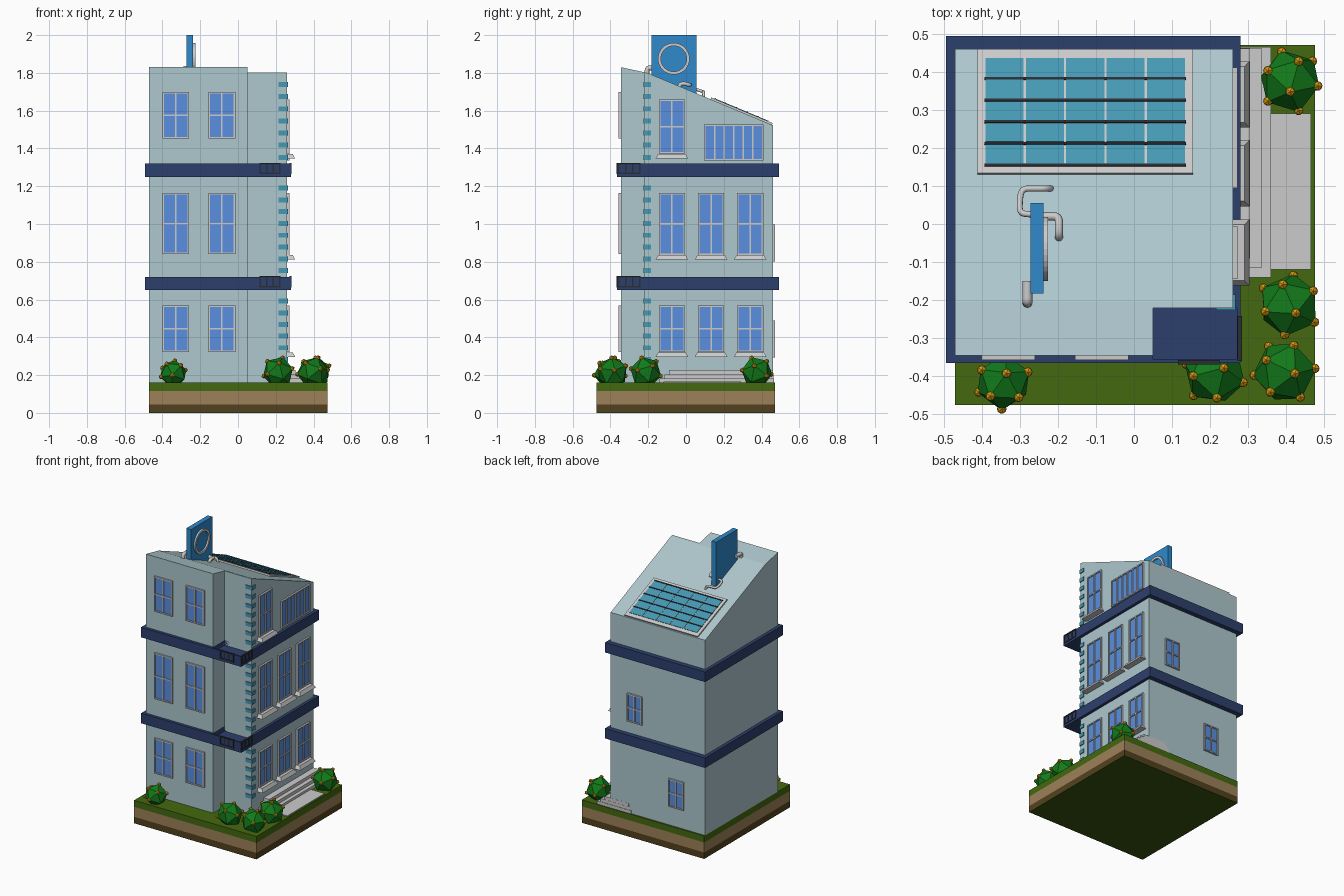
import bpy, bmesh, math
from mathutils import Matrix, Vector

if "Cube" in bpy.data.objects:
    bpy.data.objects.remove(bpy.data.objects["Cube"])


def mat(name, hexcol):
    m = bpy.data.materials.new(name)
    c = [int(hexcol[i:i + 2], 16) / 255 for i in (0, 2, 4)]
    m.diffuse_color = [((v + .055) / 1.055) ** 2.4 for v in c] + [1]
    m.use_nodes = True
    m.node_tree.nodes["Principled BSDF"].inputs["Base Color"].default_value = m.diffuse_color
    return m


WALL, NAVY, TEAL = mat("wall", "AEC8CE"), mat("navy", "2C3F6C"), mat("teal", "4699B4")
GLASS, SIGN, DARK = mat("glass", "5A90E0"), mat("sign_blue", "2E8ACB"), mat("dark", "2A2D33")
GRASS, TAN, SOIL = mat("grass", "44680F"), mat("tan", "9C8158"), mat("soil", "54401F")
LEAF, FLOWER = mat("leaf", "127A1A"), mat("flower", "D69A12")
UNDER = mat("underside", "35530C")


def finish(name, bm, material=None, matrix=None):
    bmesh.ops.recalc_face_normals(bm, faces=bm.faces[:])
    me = bpy.data.meshes.new(name)
    bm.to_mesh(me)
    bm.free()
    ob = bpy.data.objects.new(name, me)
    if material:
        me.materials.append(material)
    if matrix:
        ob.matrix_world = matrix
    bpy.context.collection.objects.link(ob)
    return ob


def boxes(name, items, material=None, matrix=None):
    """One mesh from boxes given as (x0, x1, y0, y1, z0, z1)."""
    bm = bmesh.new()
    for x0, x1, y0, y1, z0, z1 in items:
        m = Matrix.Translation(((x0 + x1) / 2, (y0 + y1) / 2, (z0 + z1) / 2))
        bmesh.ops.create_cube(bm, size=1, matrix=m @ Matrix.Diagonal((x1 - x0, y1 - y0, z1 - z0, 1)))
    return finish(name, bm, material, matrix)


# Layered ground block
for name, z0, z1, m in (("base_underside", 0, .004, UNDER), ("soil_layer", .004, .045, SOIL),
                        ("earth_layer", .045, .115, TAN), ("grass_layer", .115, .16, GRASS)):
    boxes(name, [(-.47, .475, -.475, .47, z0, z1)], m)

# Building body: L footprint extruded, then trimmed by the two roof slopes
X0, X1, XN, Y0, YN, Y1 = -.47, .26, .05, -.345, -.22, .46
KINK, ZK, SLOPE = -.205, 1.80, .417
bm = bmesh.new()
foot = [(X0, Y0), (XN, Y0), (XN, YN), (X1, YN), (X1, Y1), (X0, Y1)]
face = bm.faces.new([bm.verts.new((x, y, .16)) for x, y in foot])
top = bmesh.ops.extrude_face_region(bm, geom=[face])["geom"]
bmesh.ops.translate(bm, vec=(0, 0, 1.9), verts=[v for v in top if isinstance(v, bmesh.types.BMVert)])
for s in (.214, SLOPE):
    bmesh.ops.bisect_plane(bm, geom=bm.verts[:] + bm.edges[:] + bm.faces[:], dist=1e-5,
                           plane_co=(0, KINK, ZK), plane_no=(0, s, 1), clear_outer=True)
    bmesh.ops.holes_fill(bm, edges=[e for e in bm.edges if e.is_boundary], sides=0)
finish("building_body", bm, WALL)

# Floor bands with corner balconies and railings
for i, z in enumerate((.65, 1.25)):
    t = z + .07
    boxes(f"floor_band_{i}", [(-.493, XN, -.365, .493, z, t), (XN, .28, YN, .493, z, t)], NAVY)
    boxes(f"balcony_{i}", [(XN, .28, -.365, YN, z, z + .035), (XN, .28, -.365, -.355, z + .035, t),
                           (.27, .28, -.355, YN, z + .035, t)], NAVY)
    rail = []
    for k in range(4):
        x, y = .115 + k * .034, -.36 + k * .037
        rail += [(x, x + .008, -.369, -.357, z + .022, t), (.272, .284, y, y + .008, z + .022, t)]
    for zz in (z + .015, t - .004):
        rail += [(.115, .225, -.369, -.357, zz, zz + .008), (.272, .284, -.36, -.241, zz, zz + .008)]
    boxes(f"balcony_railing_{i}", rail, DARK)

# Corner quoins
quoins = []
for z0, z1 in ((.27, .64), (.74, 1.24), (1.34, 1.79)):
    n = round((z1 - z0) / .06)
    for k in range(n):
        z = z0 + k * (z1 - z0) / n
        quoins.append((.215, .266, -.226, -.185, z, z + .026))
boxes("corner_quoins", quoins, TEAL)


def on_wall(side, u0, u1, d0, d1, z0, z1):
    if side == "front":
        return (u0, u1, Y0 - d1, Y0 - d0, z0, z1)
    if side == "back":
        return (u0, u1, Y1 + d0, Y1 + d1, z0, z1)
    return (X1 + d0, X1 + d1, u0, u1, z0, z1)


def window(name, side, u, w, z0, z1, cols=2, rows=2, sill=False):
    a, b, f, d = u - w / 2, u + w / 2, .008, .012
    boxes(name + "_glass", [on_wall(side, a, b, -.01, .005, z0, z1)], GLASS)
    bars = [(a - f, a, z0 - f, z1 + f), (b, b + f, z0 - f, z1 + f), (a, b, z0 - f, z0), (a, b, z1, z1 + f)]
    for k in range(1, cols):
        c = a + w * k / cols
        bars.append((c - .004, c + .004, z0, z1))
    for k in range(1, rows):
        c = z0 + (z1 - z0) * k / rows
        bars.append((a, b, c - .004, c + .004))
    boxes(name + "_frame", [on_wall(side, p, q, -.005, d, r, s) for p, q, r, s in bars])
    if sill:
        ob = boxes(name + "_sill", [on_wall(side, u - .087, u + .087, -.01, .043, z0 - .034, z0 - .01)])
        for v in ob.data.vertices:  # taper towards the top
            if v.co.z > z0 - .02:
                v.co.y = u + (v.co.y - u) * .84
                v.co.x = min(v.co.x, X1 + .03)


# Windows on each side
for r, (z0, z1) in enumerate(((.33, .56), (.85, 1.155), (1.46, 1.69))):
    for c, x in enumerate((-.33, -.085)):
        window(f"front_window_{r}{c}", "front", x, .125, z0, z1)
for r, (z0, z1) in enumerate(((.33, .56), (.845, 1.155))):
    for c, y in enumerate((-.075, .133, .34)):
        window(f"side_window_{r}{c}", "right", y, .122, z0, z1, sill=True)
window("side_window_top", "right", -.075, .122, 1.38, 1.65, sill=True)
window("side_window_wide", "right", .253, .30, 1.345, 1.52, cols=6, rows=1)
window("back_window_lower", "back", -.25, .10, .30, .48)
window("back_window_middle", "back", .07, .10, .81, .99)

# Entrance steps and path
boxes("entrance_steps", [(.10, .36, -.14, .465, .155, .182), (.11, .335, -.115, .462, .18, .204),
                         (.12, .305, -.09, .461, .2, .226)])
boxes("path", [(.355, .465, -.12, .29, .155, .166)])

# Solar panel, tilted with the roof
yc, ang = .2925, math.atan(SLOPE)
tilt = Matrix.Translation((-.128, yc, ZK - SLOPE * (yc - KINK))) @ Matrix.Rotation(-ang, 4, 'X')
hl = .1625 / math.cos(ang)
boxes("solar_frame", [(-.283, .283, -hl, hl, -.005, .010)], None, tilt)
cells, bars = [], []
cw, ch = .106, .0615
for i in range(5):
    for j in range(5):
        x, y = (i - 2.5) * cw, (j - 2.5) * ch
        cells.append((x + .003, x + cw - .003, y + .004, y + ch - .004, .005, .013))
for j in range(5):
    bars.append((-2.5 * cw, 2.5 * cw, (j - 2.5) * ch - .004, (j - 2.5) * ch + .003, .005, .015))
boxes("solar_cells", cells, TEAL, tilt)
boxes("solar_bars", bars, DARK, tilt)

# Rooftop sign board with a plain ring
boxes("sign_board", [(-.272, -.237, -.182, .055, 1.66, 2.0)], SIGN)
bm = bmesh.new()
n = 32
loops = [[bm.verts.new((x, -.065 + r * math.cos(2 * math.pi * k / n), 1.875 + r * math.sin(2 * math.pi * k / n)))
          for k in range(n)] for r, x in ((.068, -.24), (.084, -.24), (.084, -.226), (.068, -.226))]
for a in range(4):
    p, q = loops[a], loops[(a + 1) % 4]
    for k in range(n):
        bm.faces.new((p[k], p[(k + 1) % n], q[(k + 1) % n], q[k]))
finish("sign_ring", bm)


# Roof pipes
def pipe(name, pts, r):
    cu = bpy.data.curves.new(name, 'CURVE')
    cu.dimensions, cu.bevel_depth, cu.bevel_resolution, cu.use_fill_caps = '3D', r, 2, True
    sp = cu.splines.new('NURBS')
    sp.points.add(len(pts) - 1)
    for p, c in zip(sp.points, pts):
        p.co = (*c, 1)
    sp.order_u, sp.use_endpoint_u, sp.resolution_u = 3, True, 5
    bpy.context.collection.objects.link(bpy.data.objects.new(name, cu))


pipe("pipe_loop", [(-.25, .025, 1.73), (-.28, .025, 1.73), (-.30, .03, 1.725), (-.30, .06, 1.71),
                   (-.295, .093, 1.70), (-.26, .093, 1.70), (-.225, .093, 1.70), (-.217, .093, 1.67)], .008)
pipe("pipe_elbow", [(-.25, .02, 1.735), (-.225, .02, 1.735), (-.197, .02, 1.735), (-.197, -.01, 1.745),
                    (-.197, -.035, 1.74), (-.197, -.04, 1.71)], .011)
pipe("pipe_hook", [(-.28, -.15, 1.825), (-.28, -.19, 1.825), (-.28, -.208, 1.825), (-.28, -.208, 1.78)], .013)

# Low-poly flowering bushes
bushes = [(.41, .375, .085), (.407, -.213, .085), (.395, -.388, .085), (.212, -.392, .085), (-.343, -.415, .075)]
for i, (x, y, r) in enumerate(bushes):
    place = Matrix.Translation((x, y, .16 + r * .65)) @ Matrix.Rotation(.7 * i, 4, 'Z') @ Matrix.Rotation(.35, 4, 'X')
    bm = bmesh.new()
    bmesh.ops.create_icosphere(bm, subdivisions=1, radius=r)
    spots = [place @ (v.co * .95) for v in bm.verts]
    finish(f"bush_{i}", bm, LEAF, place)
    bm = bmesh.new()
    for s in spots:
        if s.z > .19:
            bmesh.ops.create_icosphere(bm, subdivisions=1, radius=.014, matrix=Matrix.Translation(s))
    finish(f"bush_flowers_{i}", bm, FLOWER)
